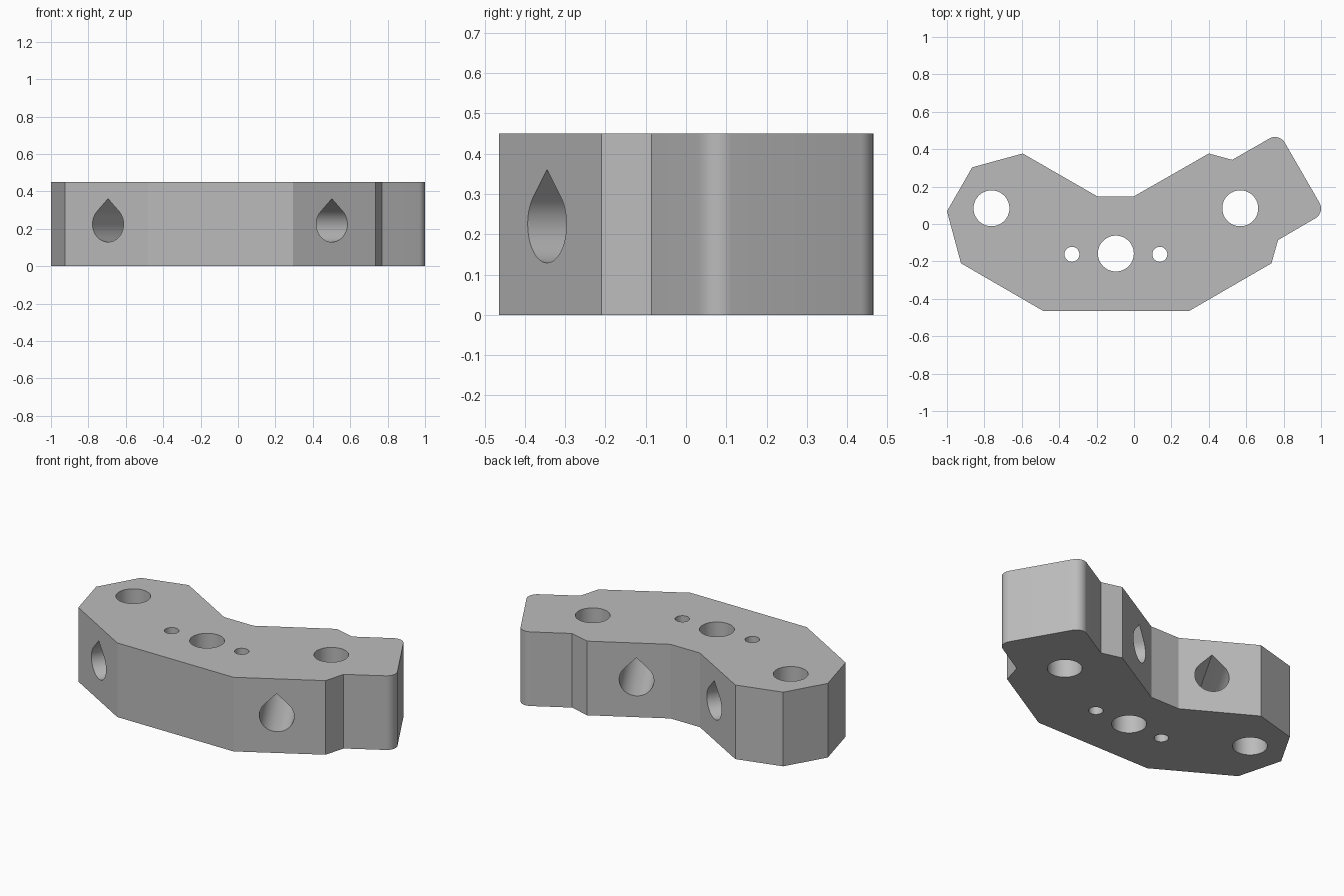
import bpy
import bmesh
from math import pi, sin, cos, radians
from mathutils import Matrix, Vector

cube = bpy.data.objects.get("Cube")
if cube:
    bpy.data.objects.remove(cube, do_unlink=True)

HEIGHT = 0.45
AXIS = -0.097      # x of the line the two arms mirror across
BORE = 0.096       # radius of the large holes

grey = bpy.data.materials.new("plain grey")
grey.use_nodes = True
colour = (0.5, 0.5, 0.5, 1)
grey.diffuse_color = colour
grey.node_tree.nodes["Principled BSDF"].inputs["Base Color"].default_value = colour


def prism(name, profile, depth, matrix=Matrix(), rounded=(), radius=0.06):
    """Extrude a closed 2D profile along z, rounding the listed corners."""
    bm = bmesh.new()
    face = bm.faces.new([bm.verts.new((x, y, 0)) for x, y in profile])
    grown = bmesh.ops.extrude_face_region(bm, geom=[face])["geom"]
    top = [v for v in grown if isinstance(v, bmesh.types.BMVert)]
    bmesh.ops.translate(bm, verts=top, vec=(0, 0, depth))
    corners = [Vector(profile[i]) for i in rounded]
    edges = [e for e in bm.edges
             if abs(e.verts[0].co.z - e.verts[1].co.z) > depth / 2
             and any((e.verts[0].co.xy - c).length < 0.001 for c in corners)]
    if edges:
        bmesh.ops.bevel(bm, geom=edges, offset=radius, segments=10,
                        profile=0.5, affect='EDGES')
    bmesh.ops.recalc_face_normals(bm, faces=bm.faces)
    bm.transform(matrix)
    mesh = bpy.data.meshes.new(name)
    bm.to_mesh(mesh)
    bm.free()
    mesh.materials.append(grey)
    obj = bpy.data.objects.new(name, mesh)
    bpy.context.collection.objects.link(obj)
    return obj


def arc(radius, start, end, steps):
    return [(radius * cos(start + (end - start) * i / steps),
             radius * sin(start + (end - start) * i / steps))
            for i in range(steps + 1)]


# Angled block with a tab on its left arm
outline = [
    (-0.485, -0.465), (0.295, -0.465), (0.735, -0.21), (0.77, -0.086),
    (1.022, 0.061), (0.776, 0.487), (0.525, 0.343), (0.4, 0.377),
    (0, 0.148), (-0.197, 0.148), (-0.595, 0.377), (-0.865, 0.303),
    (-1, 0.068), (-0.925, -0.21),
]
block = prism("angled_block", outline, HEIGHT, rounded=(4, 5))

cutters = []

# Vertical holes
holes = [(0, -0.158, BORE), (0.665, 0.084, BORE), (-0.665, 0.084, BORE),
         (0.235, -0.162, 0.04), (-0.235, -0.162, 0.04)]
for x, y, radius in holes:
    place = Matrix.Translation((AXIS + x, y, -0.1))
    cutters.append(prism("hole_cutter", arc(radius, 0, 2 * pi, 48)[:-1],
                         HEIGHT + 0.2, place))

# Teardrop holes running through each arm, square to its angled faces
teardrop = arc(BORE, radians(135), radians(405), 40) + [(0, BORE * 2 ** 0.5)]
for side in (1, -1):
    through = Vector((-side * 0.5, cos(radians(30)), 0))
    up = Vector((0, 0, 1))
    across = up.cross(through)
    start = Vector((AXIS + side * 0.599, -0.345, HEIGHT / 2)) - through * 0.1
    place = Matrix((across, up, through)).transposed().to_4x4()
    place.translation = start
    cutters.append(prism("teardrop_cutter", teardrop, 0.9, place))

# Cut every hole, then drop the cutters
bpy.context.view_layer.objects.active = block
block.select_set(True)
for cutter in cutters:
    cutter.hide_render = True
    cut = block.modifiers.new("cut", 'BOOLEAN')
    cut.operation = 'DIFFERENCE'
    cut.solver = 'EXACT'
    cut.object = cutter
    bpy.ops.object.modifier_apply(modifier=cut.name)
for cutter in cutters:
    bpy.data.objects.remove(cutter, do_unlink=True)

# Smooth the bores and rounded corners, keep the flat sides crisp
bpy.ops.object.shade_smooth_by_angle(angle=radians(20))
